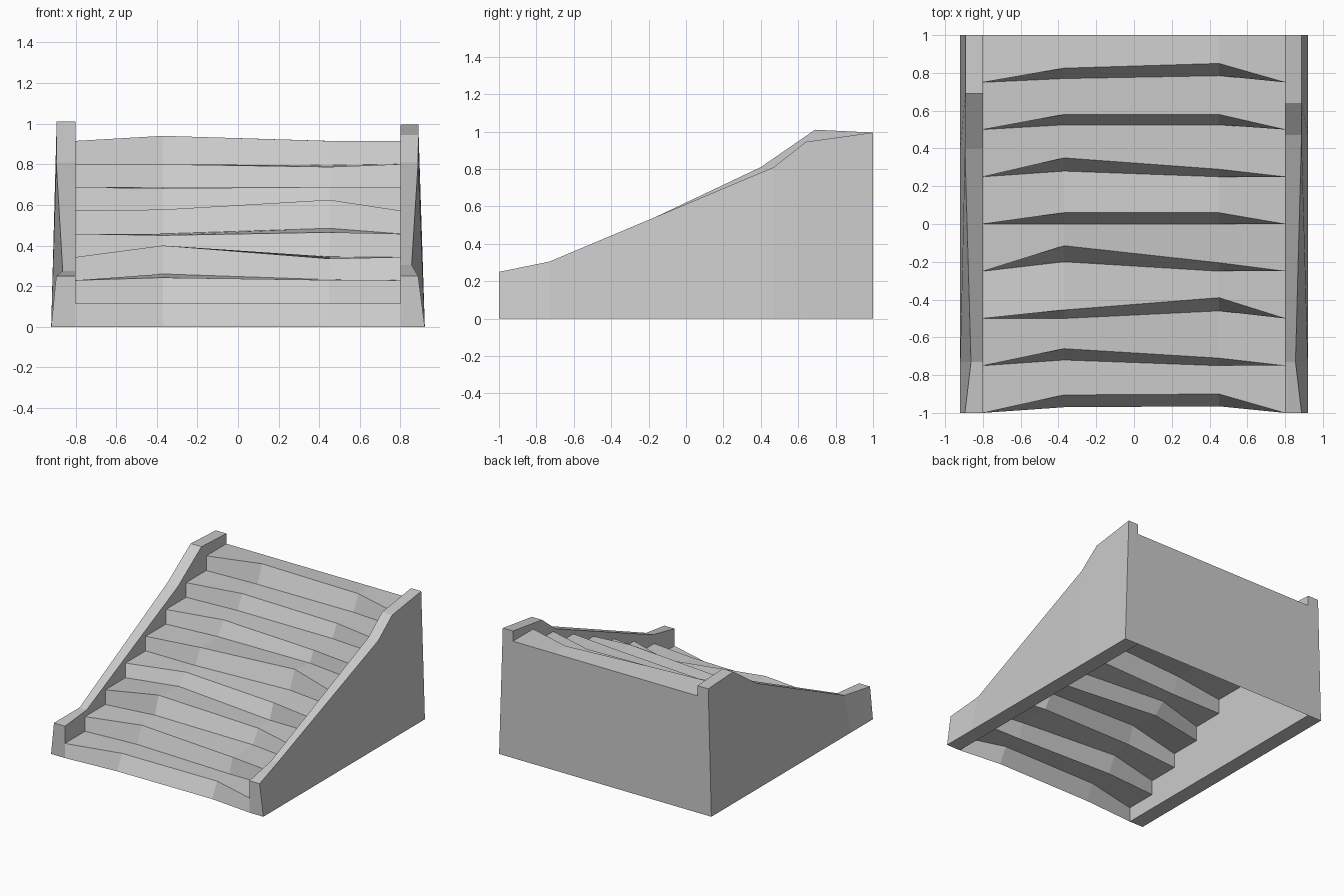
import bpy, bmesh

if "Cube" in bpy.data.objects:
    bpy.data.objects.remove(bpy.data.objects["Cube"])


def make_object(name, verts, faces):
    mesh = bpy.data.meshes.new(name)
    mesh.from_pydata(verts, [], faces)
    obj = bpy.data.objects.new(name, mesh)
    bpy.context.collection.objects.link(obj)
    return obj


def loft(name, rows, closed=False):
    """Quads between consecutive rows of points; closed makes a capped solid."""
    n = len(rows[0])
    verts = [p for row in rows for p in row]
    faces = []
    for r in range(len(rows) - 1):
        for c in range(n if closed else n - 1):
            d = (c + 1) % n
            faces.append((r * n + c, r * n + d, (r + 1) * n + d, (r + 1) * n + c))
    if closed:
        faces.append(tuple(range(n))[::-1])
        faces.append(tuple(range((len(rows) - 1) * n, len(rows) * n)))
    obj = make_object(name, verts, faces)
    if closed:
        bm = bmesh.new()
        bm.from_mesh(obj.data)
        bmesh.ops.recalc_face_normals(bm, faces=bm.faces)
        bm.to_mesh(obj.data)
        bm.free()
    return obj


W, RISE, DEPTH, STEPS = 0.8, 0.1144, 0.25, 8
XL, XR = -0.37, 0.45

# Worn riser edges: y of (left foot, left top, right foot, right top)
riser_y = [
    (-.97, -.905, -.965, -.90), (-.72, -.66, -.75, -.71),
    (-.50, -.455, -.46, -.39), (-.20, -.115, -.25, -.205),
    (0, .06, 0, .06), (.28, .35, .25, .29),
    (.525, .58, .525, .58), (.77, .825, .785, .85)]
# Tread heights: z of (left front, left back, right front, right back)
tread_z = [
    (.115, .115, .115, .115), (.242, .26, .23, .232),
    (.40, .37, .335, .345), (.45, .458, .465, .485),
    (.577, .577, .625, .60), (.682, .688, .688, .688),
    (.80, .80, .787, .795), (.94, .915, .915, .915)]

# Worn staircase sheet, open underneath
rows = []
for i in range(STEPS):
    y0 = -1 + DEPTH * i
    lf, lt, rf, rt = riser_y[i]
    zl, zr = (tread_z[i - 1][1], tread_z[i - 1][3]) if i else (0, 0)
    rows.append([(-W, y0, RISE * i), (XL, lf, zl), (XR, rf, zr), (W, y0, RISE * i)])
    z1 = RISE * (i + 1)
    rows.append([(-W, y0, z1), (XL, lt, tread_z[i][0]), (XR, rt, tread_z[i][2]), (W, y0, z1)])
top = RISE * STEPS
rows.append([(x, 1, top) for x in (-W, XL, XR, W)])
loft("steps", rows)

# Flat back panel
make_object("back_panel", [(W, 1, 0), (-W, 1, 0), (-W, 1, top), (W, 1, top)], [(0, 1, 2, 3)])

# Sloping side walls: (y, top height, outer x at the top)
left = [(-1, .25, .895), (-.73, .275, .863), (.40, .81, .895), (.69, 1.01, .893), (1, .995, .893)]
right = [(-1, .25, .887), (-.73, .305, .855), (.47, .81, .887), (.64, .945, .888), (1, .995, .888)]
for name, s, profile in (("left_wall", -1, left), ("right_wall", 1, right)):
    loft(name, [[(s * W, y, 0), (s * .92, y, 0), (s * ox, y, z), (s * W, y, z)]
                for y, z, ox in profile], closed=True)
